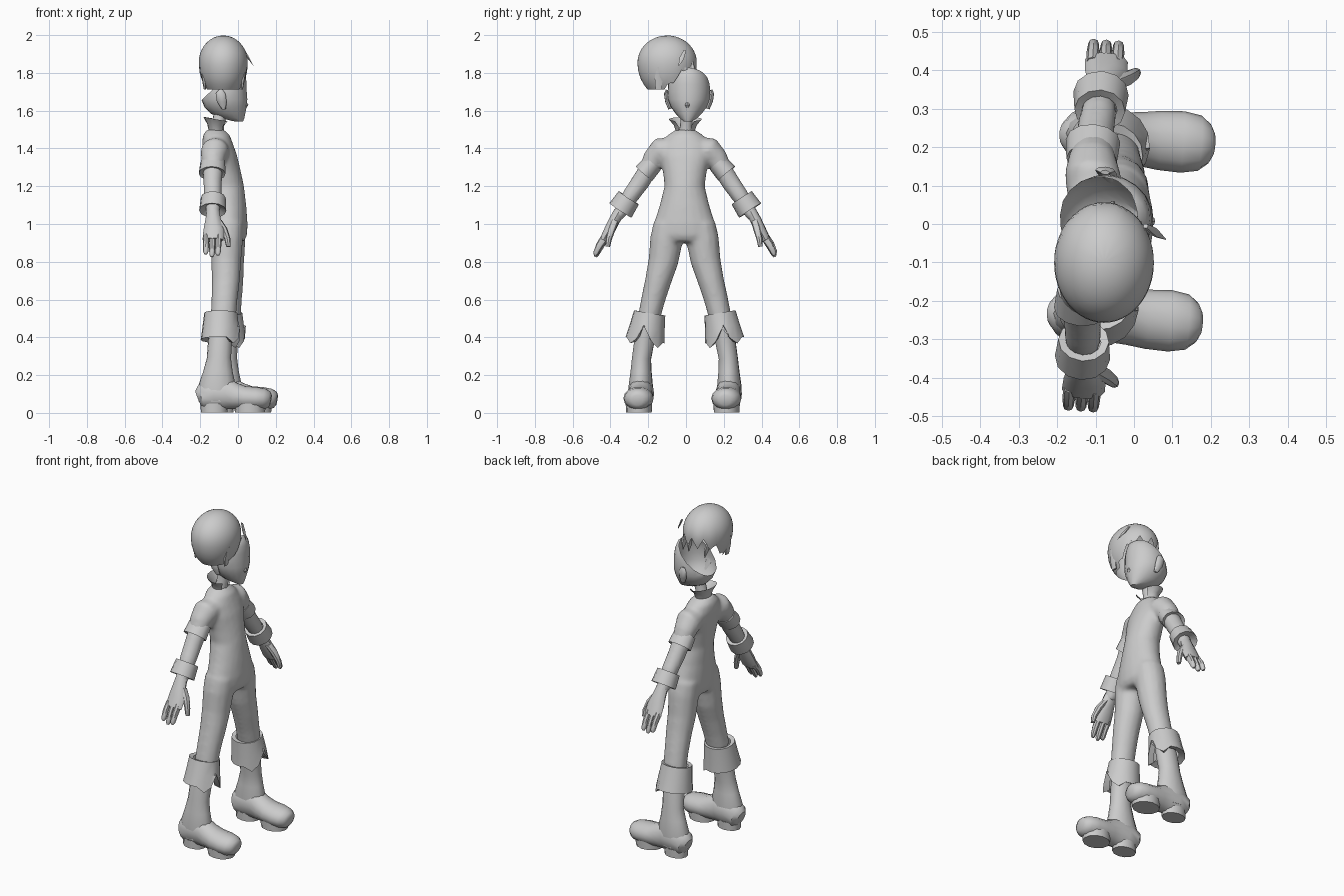
import bpy, bmesh, math
from mathutils import Vector, Matrix

if "Cube" in bpy.data.objects:
    bpy.data.objects.remove(bpy.data.objects["Cube"])

grey = bpy.data.materials.new("plain_grey")
grey.diffuse_color = (0.6, 0.6, 0.6, 1)
grey.use_nodes = True
grey.node_tree.nodes["Principled BSDF"].inputs["Base Color"].default_value = grey.diffuse_color

# The figure is turned slightly about its vertical axis
PIVOT = Vector((-0.08, -0.006, 0))
TURN = Matrix.Translation(PIVOT) @ Matrix.Rotation(math.radians(-4), 4, 'Z') @ Matrix.Translation((0.08, 0, 0))


def finish(name, bm, turn=True):
    bmesh.ops.recalc_face_normals(bm, faces=bm.faces[:])
    if turn:
        bm.transform(TURN)
    me = bpy.data.meshes.new(name)
    bm.to_mesh(me)
    bm.free()
    ob = bpy.data.objects.new(name, me)
    me.materials.append(grey)
    bpy.context.collection.objects.link(ob)
    return ob


def tube(bm, pts, n=14, u=(1, 0, 0), axis=None, caps=True):
    """Loft ellipses; each point is (x, y, z, radius along u, radius across)."""
    u, rows = Vector(u), []
    for i, p in enumerate(pts):
        a, b = pts[max(i - 1, 0)], pts[min(i + 1, len(pts) - 1)]
        t = Vector(axis) if axis else Vector(b[:3]) - Vector(a[:3])
        v = t.cross(u).normalized()
        rows.append([bm.verts.new(Vector(p[:3]) + u * p[3] * math.cos(k * math.tau / n)
                                  + v * p[4] * math.sin(k * math.tau / n)) for k in range(n)])
    for r, q in zip(rows, rows[1:]):
        for k in range(n):
            bm.faces.new((r[k], r[(k + 1) % n], q[(k + 1) % n], q[k]))
    if caps:
        bm.faces.new(rows[0])
        bm.faces.new(rows[-1])
    return rows


def cuff(name, c, axis, rows, n=12):
    """Hollow band: rows are (distance along axis, radius x, radius across)."""
    bm = bmesh.new()
    a = Vector(axis).normalized()
    rings = tube(bm, [(*(Vector(c) + a * d), rx, rv) for d, rx, rv in rows], n, axis=a, caps=False)
    return bm, rings


# Bodysuit: torso, arms and legs fused into one skin
bm = bmesh.new()
torso = [(1.50, -.12, .045, .05), (1.47, -.115, .072, .095), (1.42, -.107, .082, .135),
         (1.36, -.092, .088, .138), (1.28, -.077, .092, .117), (1.2, -.062, .094, .107),
         (1.1, -.052, .096, .132), (1.0, -.047, .098, .164), (.94, -.047, .095, .176), (.905, -.05, .08, .165)]
tube(bm, [(x, 0, z, rx, ry) for z, x, rx, ry in torso], 20)
for s in (1, -1):
    tube(bm, [(-.11, s * .07, 1.39, .07, .07), (-.115, s * .13, 1.385, .075, .075),
              (-.12, s * .165, 1.345, .065, .062), (-.12, s * .20, 1.285, .054, .05),
              (-.118, s * .24, 1.22, .05, .05), (-.113, s * .29, 1.15, .048, .046),
              (-.11, s * .34, 1.07, .038, .036), (-.108, s * .365, 1.035, .036, .033)])
    tube(bm, [(-.05, s * .085, 1.0, .085, .08), (-.052, s * .095, .92, .086, .088),
              (-.055, s * .113, .8, .08, .08), (-.055, s * .14, .7, .075, .07),
              (-.06, s * .167, .6, .07, .064), (-.065, s * .19, .5, .068, .06)])
suit = finish("bodysuit", bm)
rm = suit.modifiers.new("fuse", 'REMESH')
rm.mode, rm.voxel_size, rm.use_smooth_shade = 'VOXEL', 0.011, True
sm = suit.modifiers.new("soften", 'SMOOTH')
sm.factor, sm.iterations = 0.5, 8

for s, side in ((1, "left"), (-1, "right")):
    # Sleeve and wrist bands
    bm, _ = cuff("", (-.122, s * .195, 1.295), (0, s * .65, -.76),
                 [(-.035, .045, .04), (-.037, .066, .054), (.037, .071, .058), (.03, .045, .04)])
    finish(side + "_sleeve_band", bm)
    bm, _ = cuff("", (-.11, s * .322, 1.105), (0, s * .55, -.83),
                 [(-.036, .045, .042), (-.04, .066, .064), (.04, .072, .07), (.02, .036, .034)])
    finish(side + "_wrist_band", bm)

    # Hand: palm, three fingers, forefinger and thumb
    bm = bmesh.new()
    tube(bm, [(-.108, s * .35, 1.065, .034, .03), (-.105, s * .375, 1.02, .042, .03),
              (-.1, s * .40, .97, .055, .029), (-.102, s * .43, .915, .056, .024)], 10)
    for x, dz in ((-.138, .014), (-.105, 0), (-.073, .008)):
        tube(bm, [(x, s * .42, .935, .0165, .022), (x, s * .452, .88 + dz, .0165, .019),
                  (x, s * .472, .838 + dz, .014, .014), (x, s * .476, .826 + dz, .007, .007)], 8)
    tube(bm, [(-.08, s * .37, 1.02, .02, .02), (-.05, s * .385, .975, .021, .02),
              (-.028, s * .40, .92, .017, .016), (-.022, s * .405, .88, .012, .012)], 8)
    finish(side + "_hand", bm)

    # Trouser turn-up with a V-shaped opening at the front
    bm, rings = cuff("", (-.078, s * .2, .45), (0, s * .17, -1),
                     [(-.075, .065, .06), (-.08, .088, .084), (0, .097, .094), (.065, .105, .105), (.05, .07, .068)], 16)
    for ring in rings[3:]:
        ring[0].co.z += .075
        for k in (2, 14):
            ring[k].co.z -= .03
    finish(side + "_trouser_turnup", bm)

    # Boot shaft
    bm = bmesh.new()
    tube(bm, [(-.07, s * .2, .48, .06, .05), (-.08, s * .215, .38, .064, .054), (-.085, s * .23, .29, .064, .051),
              (-.09, s * .233, .22, .078, .056), (-.095, s * .235, .14, .1, .065), (-.097, s * .235, .06, .095, .06)], 14)
    # Foot, lofted from heel to toe
    foot = [(-.194, .035, .03, .12), (-.175, .06, .015, .15), (-.11, .068, .012, .19), (-.05, .066, .015, .19),
            (0, .07, .018, .16), (.05, .077, .018, .143), (.11, .08, .016, .138), (.155, .072, .018, .13),
            (.18, .052, .024, .115), (.191, .03, .04, .095)]
    tube(bm, [(x, s * .233, (a + b) / 2, w, (b - a) / 2) for x, w, a, b in foot], 14, u=(0, 1, 0))
    finish(side + "_boot", bm)
    # Flat heel and sole
    for part, x0, x1, w in (("heel", -.18, -.04, .055), ("sole", 0, .16, .068)):
        bm = bmesh.new()
        xm, l = (x0 + x1) / 2, (x1 - x0) / 2
        tube(bm, [(xm, s * .233, .002, l, w), (xm, s * .233, .05, l * 1.05, w * 1.03)], 12)
        finish(side + "_" + part, bm)

# Neck
bm = bmesh.new()
tube(bm, [(-.12, .002, 1.46, .045, .045), (-.108, .005, 1.52, .034, .032), (-.09, .012, 1.6, .036, .034)], 12)
finish("neck", bm)

# Flared collar, open at the front
bm = bmesh.new()
rows = []
for r, z, lift in ((.05, 1.49, 0), (.062, 1.525, .005), (.088, 1.555, .012)):
    rows.append([])
    for k in range(13):
        a = math.radians(35 + 290 * k / 12)
        rows[-1].append(bm.verts.new((-.115 + r * .78 * math.cos(a), r * math.sin(a), z - lift * math.cos(a))))
for r, q in zip(rows, rows[1:]):
    for k in range(12):
        bm.faces.new((r[k], r[k + 1], q[k + 1], q[k]))
finish("collar", bm)

# Head: an open shell, cut away at the upper back
bm = bmesh.new()
skull = [(1.542, .005, .02, .02), (1.56, -.03, .062, .045), (1.585, -.055, .092, .07), (1.62, -.068, .112, .096),
         (1.66, -.074, .122, .112), (1.70, -.073, .118, .113), (1.74, -.068, .113, .11), (1.78, -.06, .1, .098),
         (1.81, -.045, .075, .075), (1.83, -.03, .035, .035)]
tube(bm, [(x, .022, z, rx, ry) for z, x, rx, ry in skull], 20)
bmesh.ops.bisect_plane(bm, geom=bm.verts[:] + bm.edges[:] + bm.faces[:], plane_co=(-.2, 0, 1.65),
                       plane_no=(-.65, 0, .76), clear_outer=True)
finish("head", bm)

# Nose and ears
bm = bmesh.new()
tube(bm, [(.025, .022, 1.66, .012, .008), (.043, .022, 1.63, .011, .013), (.035, .022, 1.615, .008, .008)], 8)
finish("nose", bm)
for s, side in ((1, "left"), (-1, "right")):
    bm = bmesh.new()
    tube(bm, [(-.07, .022 + s * .1, 1.61, .012, .01), (-.08, .022 + s * .115, 1.65, .026, .012),
              (-.085, .022 + s * .123, 1.69, .026, .01), (-.085, .022 + s * .118, 1.71, .012, .006)], 8)
    finish(side + "_ear", bm)

# Hair: rounded cap, full at one side and jagged at the other
bm = bmesh.new()
N, ROWS = 48, 12
CZ = 1.855


def hem(k):
    """Lower edge height for one column of the cap."""
    front = math.sin(k * math.tau / N)
    rise = max(0.0, min(1.0, (front + .1) / .9))
    return 1.712 + .085 * rise + (.055 * rise + .01) * abs((k % 4) - 2) / 2 * (front > -.1)


top = bm.verts.new((-.078, -.1, 1.998))
rows = []
for i in range(1, ROWS + 1):
    rows.append([])
    for k in range(N):
        a = k * math.tau / N
        low = math.pi / 2 + math.asin(min(.99, (CZ - hem(k)) / .19))
        p = low * i / ROWS
        z = CZ + math.cos(p) * (.143 if p < math.pi / 2 else .19)
        rows[-1].append(bm.verts.new((-.078 + .13 * math.sin(p) * math.cos(a),
                                      -.1 + .157 * math.sin(p) * math.sin(a), z)))
for k in range(N):
    bm.faces.new((top, rows[0][k], rows[0][(k + 1) % N]))
    for r, q in zip(rows, rows[1:]):
        bm.faces.new((r[k], r[(k + 1) % N], q[(k + 1) % N], q[k]))
finish("hair_cap", bm, False)

# Loose strands: sidelocks, a stray wisp and fringe tips
strands = [("front_sidelock", (.035, -.145, 1.83), (.02, -.145, 1.712), .024),
           ("back_sidelock", (-.19, -.145, 1.83), (-.175, -.145, 1.712), .024),
           ("stray_wisp", (.03, -.005, 1.92), (.083, -.04, 1.835), .014),
           ("fringe_tip_a", (.015, -.01, 1.83), (.01, .015, 1.75), .022),
           ("fringe_tip_b", (-.06, .04, 1.85), (-.05, .045, 1.765), .02),
           ("fringe_tip_c", (-.15, .0, 1.83), (-.14, .02, 1.74), .022)]
for name, a, b, w in strands:
    bm = bmesh.new()
    a, b = Vector(a), Vector(b)
    m = a.lerp(b, .5)
    tip = .8 if "sidelock" in name else .1
    tube(bm, [(*a, w * .5, w * .5), (*m, w * .4, w), (*b, w * .3 * tip, w * tip)], 6)
    finish(name, bm, False)

# Smooth shading with crisp folds
bpy.ops.object.select_all(action='SELECT')
bpy.context.view_layer.objects.active = suit
bpy.ops.object.shade_smooth_by_angle(angle=math.radians(40))
